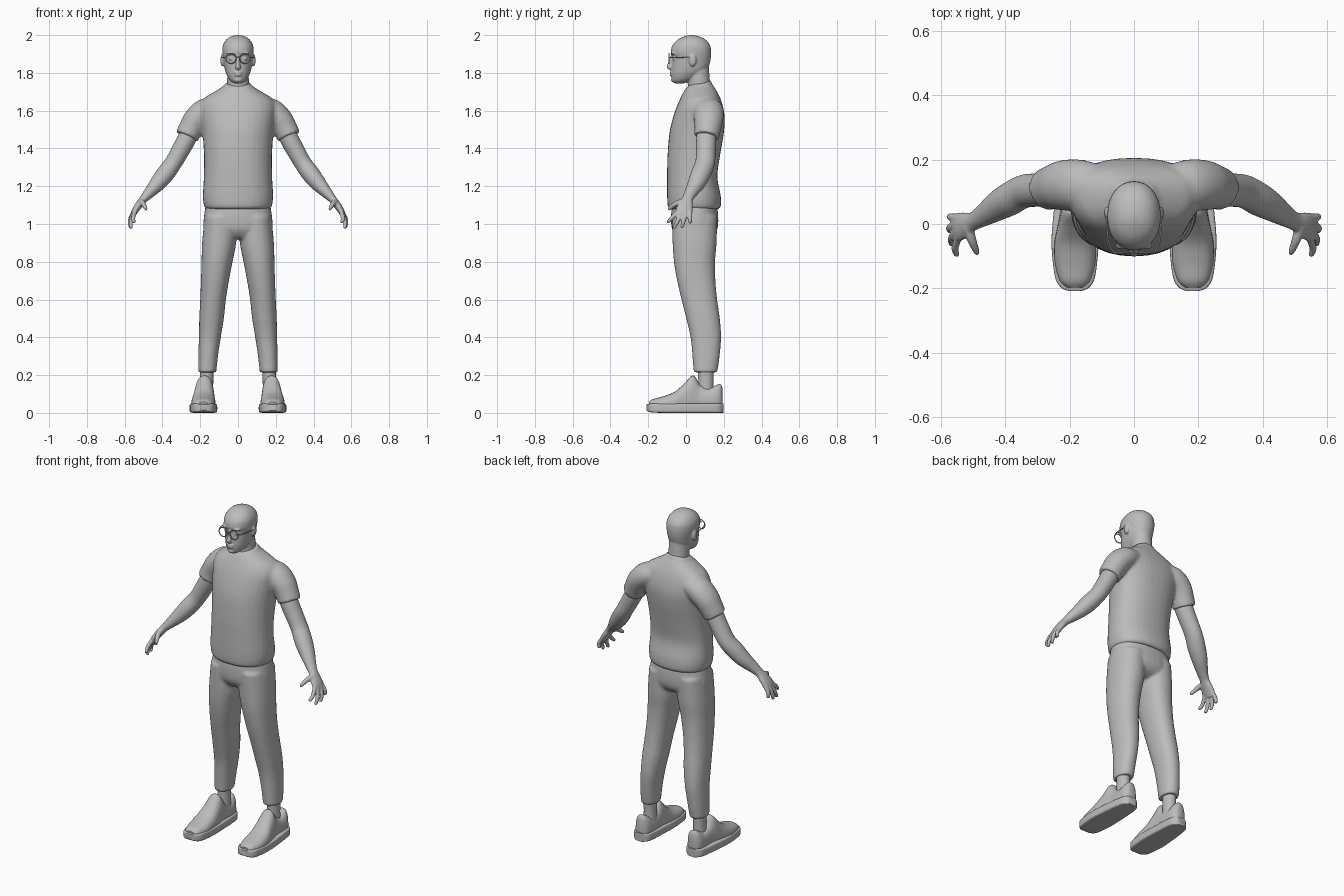
import bpy, bmesh, math
from mathutils import Vector, Matrix

grey = bpy.data.materials.new("plain_grey")
grey.diffuse_color = (0.5, 0.5, 0.5, 1)


def smooth_keys(keys, steps=5):
    """Catmull-Rom interpolation of section parameters."""
    out, n = [], len(keys)
    for i in range(n - 1):
        p = [keys[max(i - 1, 0)], keys[i], keys[i + 1], keys[min(i + 2, n - 1)]]
        for k in range(steps):
            t = k / steps
            out.append([0.5 * (2 * b + (c - a) * t + (2 * a - 5 * b + 4 * c - d) * t * t
                               + (3 * b - a - 3 * c + d) * t ** 3) for a, b, c, d in zip(*p)])
    return out + [list(keys[-1])]


def skin(bm, rings):
    rows = [[bm.verts.new(p) for p in r] for r in rings]
    n = len(rows[0])
    for a, b in zip(rows, rows[1:]):
        for i in range(n):
            bm.faces.new((a[i], a[(i + 1) % n], b[(i + 1) % n], b[i]))
    bm.faces.new(rows[0])
    bm.faces.new(rows[-1][::-1])


def loft(bm, keys, axis="z", power=2.0, side=1, n=32):
    """Sections: (position on axis, centre x, half width, low, widest, high)."""
    rings = []
    for pos, x, w, lo, mid, hi in smooth_keys(keys):
        ring = []
        for i in range(n):
            a = 2 * math.pi * i / n
            c, s = math.cos(a), math.sin(a)
            px = side * (x + w * math.copysign(abs(c) ** (2 / power), c))
            q = mid + (hi - mid if s > 0 else mid - lo) * math.copysign(abs(s) ** (2 / power), s)
            ring.append((px, q, pos) if axis == "z" else (px, pos, q))
        rings.append(ring)
    skin(bm, rings)


def tube(bm, keys, side=1, n=20):
    """Sections: (x, y, z, sideways radius, depth radius)."""
    ks = smooth_keys(keys)
    rings = []
    for i, k in enumerate(ks):
        t = Vector(ks[min(i + 1, len(ks) - 1)][:3]) - Vector(ks[max(i - 1, 0)][:3])
        u = t.cross(Vector((0, 1, 0))).normalized()
        v = u.cross(t).normalized()
        ring = [Vector(k[:3]) + u * k[3] * math.cos(a) + v * k[4] * math.sin(a)
                for a in (2 * math.pi * j / n for j in range(n))]
        rings.append([(side * p.x, p.y, p.z) for p in ring])
    skin(bm, rings)


def ball(bm, loc, size):
    m = Matrix.Translation(loc) @ Matrix.Diagonal((*size, 1))
    bmesh.ops.create_uvsphere(bm, u_segments=20, v_segments=12, radius=1, matrix=m)


def torus(bm, loc, rot, major, minor, sx=1.0, n=32, m=8):
    mat = Matrix.Translation(loc) @ Matrix.Rotation(rot, 4, "X") @ Matrix.Diagonal((sx, 1, 1, 1))
    rows = []
    for i in range(n):
        a = 2 * math.pi * i / n
        rows.append([bm.verts.new(mat @ Vector((
            (major + minor * math.cos(b)) * math.cos(a),
            (major + minor * math.cos(b)) * math.sin(a), minor * math.sin(b))))
            for b in (2 * math.pi * j / m for j in range(m))])
    for i in range(n):
        r, q = rows[i], rows[(i + 1) % n]
        for j in range(m):
            bm.faces.new((r[j], q[j], q[(j + 1) % m], r[(j + 1) % m]))


def finish(bm, name, voxel=0, relax=0, mirror=False):
    bmesh.ops.recalc_face_normals(bm, faces=bm.faces[:])
    me = bpy.data.meshes.new(name)
    bm.to_mesh(me)
    bm.free()
    ob = bpy.data.objects.new(name, me)
    bpy.context.collection.objects.link(ob)
    me.materials.append(grey)
    bpy.context.view_layer.objects.active = ob
    ob.select_set(True)
    bpy.ops.object.shade_smooth_by_angle(angle=math.radians(40))
    ob.select_set(False)
    if voxel:
        r = ob.modifiers.new("merge", "REMESH")
        r.mode, r.voxel_size, r.use_smooth_shade = "VOXEL", voxel, True
    if relax:
        s = ob.modifiers.new("relax", "SMOOTH")
        s.factor, s.iterations = 0.5, relax
    if mirror:
        ob.modifiers.new("mirror", "MIRROR").use_mirror_merge = False


# head with neck, ears and face
bm = bmesh.new()
loft(bm, [(1.745, 0, .02, -.06, -.04, -.01), (1.76, 0, .042, -.073, -.02, .03),
          (1.79, 0, .06, -.077, 0, .085), (1.82, 0, .07, -.077, .02, .115),
          (1.86, 0, .076, -.074, .025, .128), (1.885, 0, .08, -.073, .025, .132),
          (1.91, 0, .083, -.081, .025, .133), (1.945, 0, .08, -.072, .025, .128),
          (1.975, 0, .063, -.045, .025, .105), (1.993, 0, .038, -.01, .025, .07),
          (2.0, 0, .008, .017, .025, .035)], power=2.15)
loft(bm, [(1.66, 0, .062, .005, .07, .135), (1.74, 0, .058, .01, .07, .128),
          (1.84, 0, .056, .0, .06, .12)])
tube(bm, [(0, -.072, 1.89, .007, .01), (0, -.083, 1.855, .009, .01),
          (0, -.089, 1.832, .015, .013), (0, -.08, 1.822, .012, .008)])
ball(bm, (0, -.076, 1.802), (.024, .011, .006))
ball(bm, (0, -.075, 1.789), (.021, .012, .007))
ball(bm, (0, -.066, 1.762), (.02, .014, .012))
for s in (-1, 1):
    ball(bm, (s * .084, .035, 1.866), (.009, .02, .032))
    ball(bm, (s * .034, -.06, 1.876), (.016, .012, .01))
    ball(bm, (s * .034, -.067, 1.902), (.026, .013, .006))
finish(bm, "head", .005, 2)

# round glasses
bm = bmesh.new()
torus(bm, (.037, -.09, 1.876), math.pi / 2, .027, .003)
tube(bm, [(.0, -.091, 1.884, .003, .003), (.012, -.09, 1.882, .003, .003)], n=8)
tube(bm, [(.064, -.088, 1.882, .003, .003), (.08, -.05, 1.882, .003, .003),
          (.086, .035, 1.88, .003, .003)], n=8)
finish(bm, "glasses", mirror=True)

# shirt with sleeves and collar
bm = bmesh.new()
loft(bm, [(1.08, 0, .17, -.088, .05, .175), (1.095, 0, .18, -.097, .05, .185),
          (1.15, 0, .186, -.1, .05, .184), (1.25, 0, .181, -.1, .05, .166),
          (1.36, 0, .18, -.098, .06, .18), (1.48, 0, .188, -.088, .08, .2),
          (1.56, 0, .2, -.07, .1, .205), (1.62, 0, .205, -.05, .11, .196),
          (1.665, 0, .18, -.03, .105, .182), (1.7, 0, .125, -.012, .09, .165),
          (1.725, 0, .085, .005, .08, .15), (1.745, 0, .06, .03, .08, .135)], power=2.25)
for s in (-1, 1):
    tube(bm, [(.1, .11, 1.62, .05, .07), (.17, .12, 1.597, .069, .08), (.22, .12, 1.555, .068, .078),
              (.25, .115, 1.505, .064, .07), (.271, .108, 1.462, .063, .066)], side=s, n=28)
torus(bm, (0, .067, 1.728), .36, .064, .01, 1.05)
finish(bm, "shirt", .009, 5)

# trousers
bm = bmesh.new()
loft(bm, [(1.12, 0, .168, -.07, .05, .16), (1.05, 0, .179, -.079, .05, .17),
          (.98, 0, .184, -.076, .05, .168), (.94, 0, .165, -.055, .05, .145),
          (.92, 0, .12, -.03, .05, .11)], power=2.3)
for s in (-1, 1):
    loft(bm, [(1.04, .092, .085, -.074, .05, .165), (.9, .1, .09, -.071, .045, .162),
              (.8, .111, .082, -.064, .045, .154), (.7, .122, .074, -.047, .05, .156),
              (.6, .132, .068, -.024, .07, .165), (.5, .14, .065, .001, .09, .179),
              (.4, .149, .058, .024, .1, .186), (.3, .158, .052, .034, .105, .178),
              (.215, .163, .048, .04, .103, .166)], power=2.2, side=s)
finish(bm, "trousers", .009, 4)

# arm with hand
bm = bmesh.new()
tube(bm, [(.235, .11, 1.53, .05, .052), (.272, .107, 1.45, .05, .053), (.31, .105, 1.38, .048, .052),
          (.345, .1, 1.32, .046, .052), (.385, .078, 1.265, .048, .052), (.425, .055, 1.215, .042, .046),
          (.47, .025, 1.165, .03, .034), (.5, .008, 1.132, .022, .029), (.525, -.003, 1.1, .02, .04),
          (.545, -.01, 1.07, .017, .045), (.553, -.013, 1.048, .012, .042)], n=28)
for root, knuckle, tip in (((.545, -.042), (.556, -.076, 1.03), (.548, -.098, 1.008)),
                           ((.55, -.022), (.567, -.045, 1.015), (.566, -.064, .977)),
                           ((.552, .0), (.572, -.012, 1.017), (.57, -.022, .98)),
                           ((.548, .02), (.57, .022, 1.03), (.567, .022, 1.003))):
    tube(bm, [(*root, 1.068, .012, .012), (*knuckle, .0115, .0115), (*tip, .009, .009)], n=12)
tube(bm, [(.515, -.01, 1.12, .016, .018), (.503, -.05, 1.108, .014, .015),
          (.492, -.078, 1.09, .011, .012), (.485, -.094, 1.077, .008, .008)], n=12)
finish(bm, "arm", .0055, 2, mirror=True)

# ankle
bm = bmesh.new()
loft(bm, [(.08, .166, .036, .06, .105, .148), (.16, .166, .035, .065, .105, .145),
          (.25, .165, .038, .062, .105, .148)])
finish(bm, "ankle", mirror=True)

# shoe upper
bm = bmesh.new()
loft(bm, [(-.197, .183, .026, .03, .04, .058), (-.175, .183, .048, .03, .04, .073),
          (-.12, .183, .063, .03, .04, .088), (-.06, .183, .064, .03, .045, .112),
          (-.01, .18, .058, .03, .05, .155), (.03, .178, .052, .03, .06, .196),
          (.052, .176, .049, .03, .06, .186), (.075, .175, .048, .03, .06, .15),
          (.12, .175, .049, .03, .06, .13), (.16, .175, .046, .03, .06, .147),
          (.182, .175, .036, .03, .06, .152), (.192, .175, .022, .03, .06, .135)],
     axis="y", power=2.5)
finish(bm, "shoe_upper", mirror=True)

# shoe sole
bm = bmesh.new()
loft(bm, [(-.208, .183, .02, .012, .03, .045), (-.196, .183, .045, .006, .025, .048),
          (-.16, .183, .063, .001, .025, .05), (-.06, .183, .073, 0, .025, .05),
          (.04, .181, .068, 0, .025, .05), (.13, .178, .06, 0, .025, .05),
          (.175, .177, .05, 0, .025, .05), (.198, .177, .025, 0, .025, .05)],
     axis="y", power=7, n=40)
finish(bm, "shoe_sole", mirror=True)
